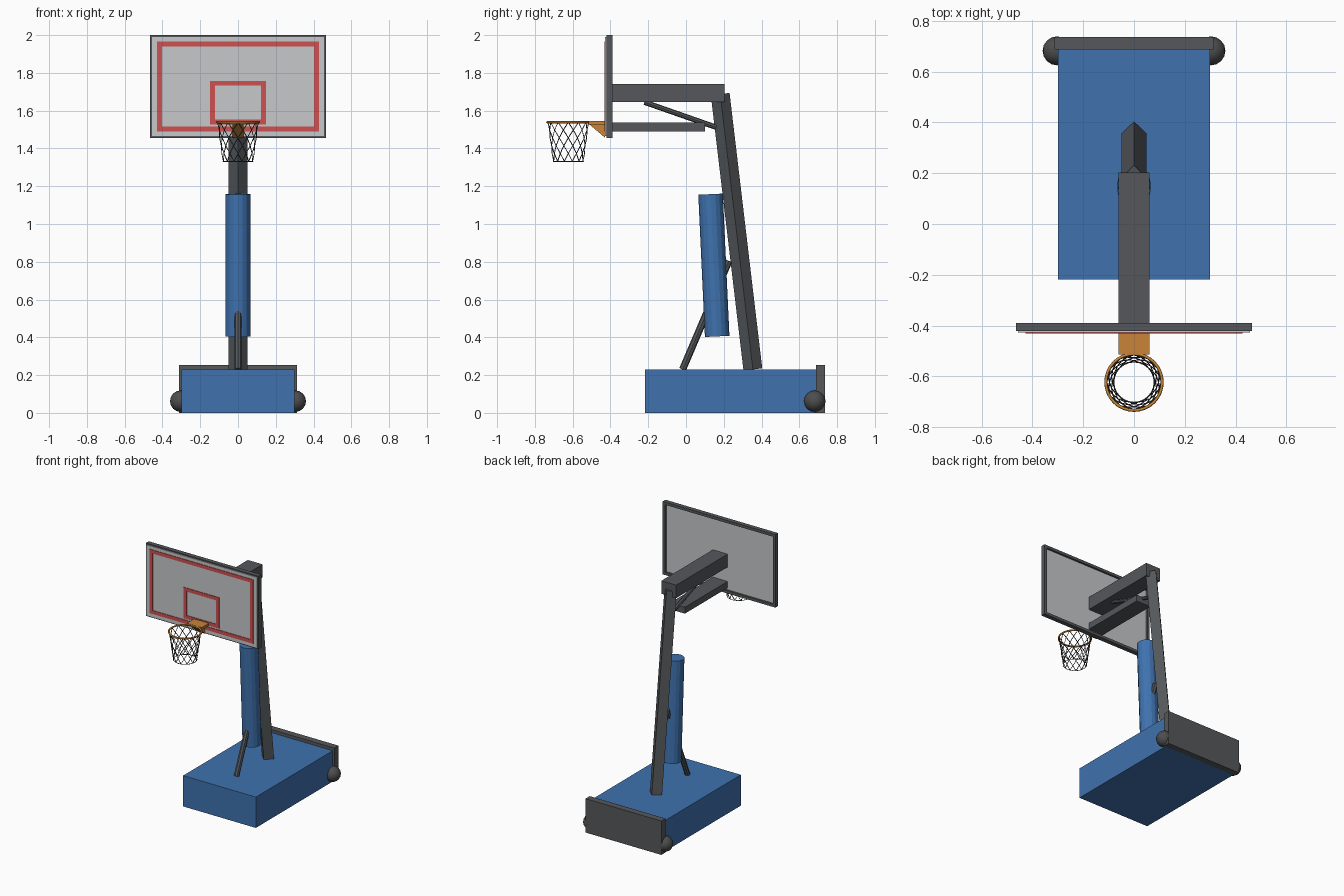
import bpy, bmesh, math
from mathutils import Vector, Matrix

cube = bpy.data.objects.get("Cube")
if cube:
    bpy.data.objects.remove(cube, do_unlink=True)


def material(name, r, g, b):
    m = bpy.data.materials.new(name)
    m.use_nodes = True
    m.diffuse_color = (r, g, b, 1)
    bsdf = next(n for n in m.node_tree.nodes if n.type == 'BSDF_PRINCIPLED')
    bsdf.inputs["Base Color"].default_value = (r, g, b, 1)
    return m


BLUE = material("blue padding", 0.05, 0.17, 0.43)
STEEL = material("dark steel", 0.09, 0.097, 0.105)
RUBBER = material("wheel rubber", 0.075, 0.075, 0.077)
PANEL = material("pale panel", 0.57, 0.58, 0.59)
RED = material("red paint", 0.62, 0.08, 0.08)
ORANGE = material("orange metal", 0.58, 0.23, 0.04)
CORD = material("dark cord", 0.07, 0.07, 0.07)


def finish(name, bm, mat):
    bmesh.ops.recalc_face_normals(bm, faces=bm.faces)
    me = bpy.data.meshes.new(name)
    bm.to_mesh(me)
    bm.free()
    me.materials.append(mat)
    ob = bpy.data.objects.new(name, me)
    bpy.context.collection.objects.link(ob)
    return ob


def add_box(bm, x, y, z):
    """Box from (min, max) pairs."""
    size = [b - a for a, b in (x, y, z)]
    mid = [(a + b) / 2 for a, b in (x, y, z)]
    bmesh.ops.create_cube(bm, size=1, matrix=Matrix.Translation(mid) @ Matrix.Diagonal((*size, 1)))


def box(name, mat, half, y, z):
    bm = bmesh.new()
    add_box(bm, (-half, half), y, z)
    return finish(name, bm, mat)


def border(name, mat, half, z, width, y):
    """Rectangular border made of four bars."""
    bm = bmesh.new()
    for lo, hi in ((z[0], z[0] + width), (z[1] - width, z[1])):
        add_box(bm, (-half, half), y, (lo, hi))
    for s in (-1, 1):
        x = sorted((s * half, s * (half - width)))
        add_box(bm, x, y, (z[0] + width, z[1] - width))
    return finish(name, bm, mat)


def rod(name, mat, start, end, radius, sides):
    """Prism between two (y, z) points in the middle plane."""
    a, b = Vector((0, *start)), Vector((0, *end))
    axis = b - a
    tilt = Matrix.Rotation(-math.atan2(axis.y, axis.z), 4, 'X')
    bm = bmesh.new()
    bmesh.ops.create_cone(bm, cap_ends=True, segments=sides, radius1=radius, radius2=radius,
                          depth=axis.length, matrix=Matrix.Translation((a + b) / 2) @ tilt)
    return finish(name, bm, mat)


# Base, rear plate and wheels
box("base", BLUE, 0.30, (-0.218, 0.69), (0, 0.23))
box("rear_plate", STEEL, 0.313, (0.688, 0.737), (0, 0.253))
for side, s in (("left", 1), ("right", -1)):
    bm = bmesh.new()
    place = Matrix.Translation((s * 0.303, 0.682, 0.062)) @ Matrix.Rotation(math.pi / 2, 4, 'Y')
    bmesh.ops.create_uvsphere(bm, u_segments=16, v_segments=8, radius=0.057, matrix=place)
    for f in bm.faces:
        f.smooth = True
    finish(side + "_wheel", bm, RUBBER)

# Leaning post, pad and braces
rod("post", STEEL, (0.354, 0.23), (0.181, 1.688), 0.05, 4)
rod("post_pad", BLUE, (0.165, 0.405), (0.13, 1.158), 0.065, 16)
rod("base_brace", STEEL, (-0.018, 0.23), (0.227, 0.805), 0.019, 8)
rod("arm_brace", STEEL, (-0.22, 1.645), (0.16, 1.512), 0.014, 8)

# Arms carrying the board
box("upper_arm", STEEL, 0.061, (-0.405, 0.203), (1.645, 1.742))
box("lower_arm", STEEL, 0.061, (-0.405, 0.10), (1.49, 1.538))

# Board with painted borders
border("board_frame", STEEL, 0.465, (1.456, 2.0), 0.02, (-0.422, -0.389))
box("board_panel", PANEL, 0.456, (-0.428, -0.404), (1.465, 1.991))
border("outer_stripe", RED, 0.428, (1.49, 1.967), 0.026, (-0.432, -0.427))
border("target_stripe", RED, 0.147, (1.528, 1.758), 0.026, (-0.432, -0.427))

# Hoop bracket: flat plate over a wedge
box("bracket_plate", ORANGE, 0.061, (-0.515, -0.43), (1.527, 1.545))
bm = bmesh.new()
profile = [(-0.515, 1.53), (-0.43, 1.53), (-0.43, 1.458)]
face = bm.faces.new([bm.verts.new((-0.03, y, z)) for y, z in profile])
ext = bmesh.ops.extrude_face_region(bm, geom=[face])
bmesh.ops.translate(bm, vec=(0.06, 0, 0), verts=[v for v in ext["geom"] if isinstance(v, bmesh.types.BMVert)])
finish("bracket_wedge", bm, ORANGE)

# Hoop
HOOP_Y, HOOP_Z = -0.623, 1.539
bpy.ops.mesh.primitive_torus_add(major_radius=0.111, minor_radius=0.006, major_segments=32,
                                 minor_segments=8, location=(0, HOOP_Y, HOOP_Z))
hoop = bpy.context.object
hoop.name = "hoop"
hoop.data.materials.append(ORANGE)
bpy.ops.object.shade_smooth()

# Net: strands winding both ways down a tapering cone, closed by a ring
curve = bpy.data.curves.new("net", 'CURVE')
curve.dimensions = '3D'
curve.bevel_depth = 0.0025
curve.bevel_resolution = 0
curve.materials.append(CORD)


def cord(points, closed=False):
    sp = curve.splines.new('POLY')
    sp.points.add(len(points) - 1)
    for p, co in zip(sp.points, points):
        p.co = (*co, 1)
    sp.use_cyclic_u = closed


def net_point(angle, t):
    r = 0.108 + (0.08 - 0.108) * t
    return (r * math.cos(angle), HOOP_Y + r * math.sin(angle), HOOP_Z - 0.207 * t)


STRANDS, STEPS, TWIST = 12, 5, math.radians(75)
for i in range(STRANDS):
    for way in (-1, 1):
        cord([net_point(math.tau * i / STRANDS + way * TWIST * k / STEPS, k / STEPS)
              for k in range(STEPS + 1)])
cord([net_point(math.tau * i / 24, 1) for i in range(24)], closed=True)
net = bpy.data.objects.new("net", curve)
bpy.context.collection.objects.link(net)
